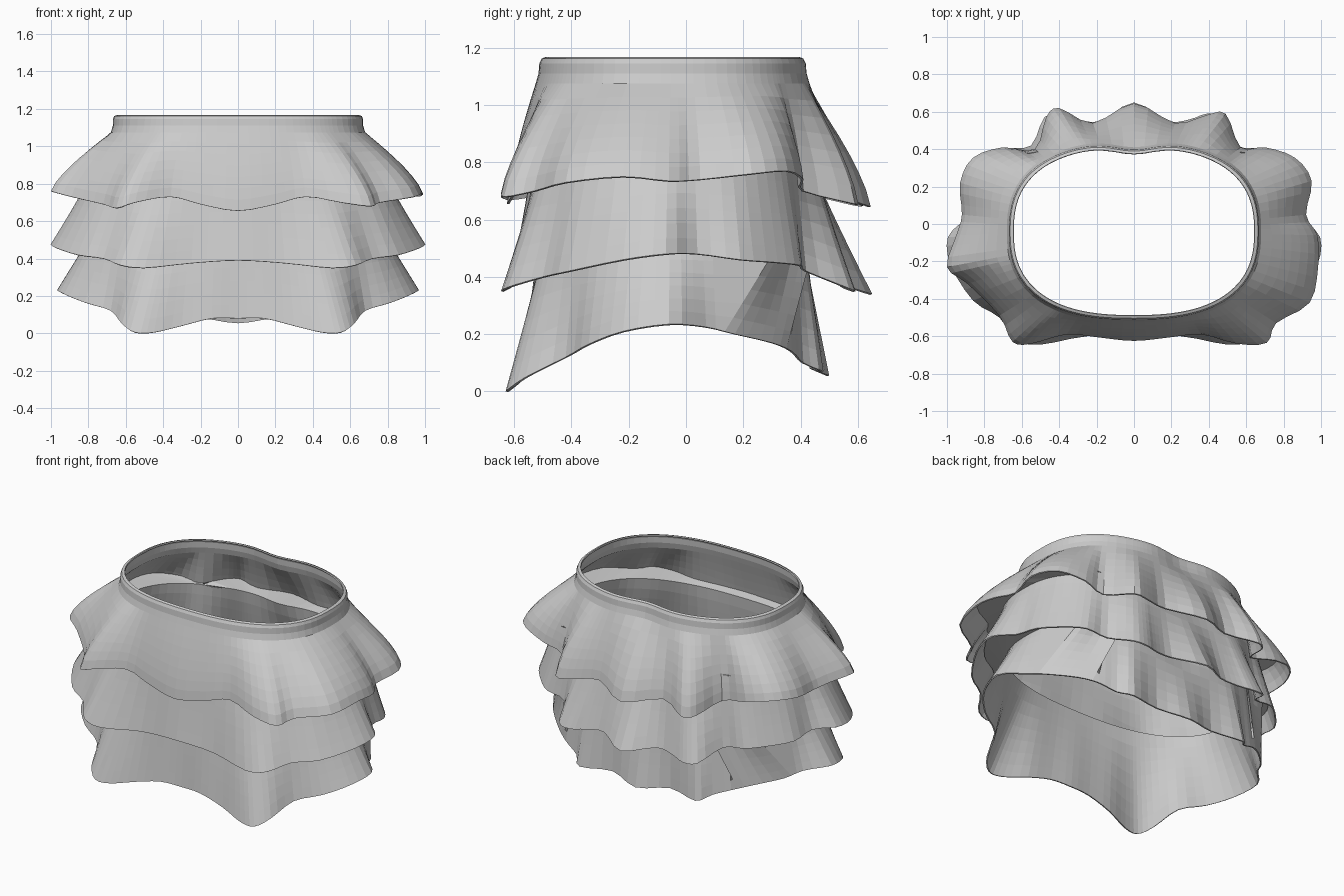
import bpy, math
from mathutils import Vector

if "Cube" in bpy.data.objects:
    bpy.data.objects.remove(bpy.data.objects["Cube"])

mat = bpy.data.materials.new("light grey cloth")
mat.diffuse_color = (0.6, 0.6, 0.6, 1)
mat.use_nodes = True
mat.node_tree.nodes["Principled BSDF"].inputs["Base Color"].default_value = mat.diffuse_color

CY = -0.04   # centre of the waist opening in y


def oval(x, y, a, b, z):
    """Point on a rounded-rectangular oval in the direction of (x, y)."""
    ang = math.atan2((y - CY) / b, x / a)
    c, s = math.cos(ang), math.sin(ang)
    r = (abs(c) ** 2.5 + abs(s) ** 2.5) ** -0.4
    px, py = a * c * r, CY + b * s * r
    if s > 0:                                   # slight dip at the back
        py -= 0.035 * math.exp(-(px / 0.14) ** 2)
    return Vector((px, py, z))


def hem_loop(half, left, steps=3):
    """Mirror half a hem (left = changed points) and smooth it as a closed curve."""
    pts = [Vector(p) for p in half]
    other = [Vector(left.get(i, p)) for i, p in enumerate(half)][1:-1]
    pts += [Vector((-p.x, p.y, p.z)) for p in reversed(other)]
    n, out = len(pts), []
    for i in range(n):
        a, b, c, d = (pts[(i + k) % n] for k in (-1, 0, 1, 2))
        for j in range(steps):
            t = j / steps
            p = 0.5 * (2 * b + (c - a) * t + (2 * a - 5 * b + 4 * c - d) * t * t
                       + (3 * b - a - 3 * c + d) * t ** 3)
            p.z = max(p.z, 0)
            out.append(p)
    return out


def sheet(name, rings, thickness):
    """Cloth sheet from closed rings, listed from top to bottom."""
    n = len(rings[0])
    verts = [p for ring in rings for p in ring]
    faces = []
    for r in range(len(rings) - 1):
        for j in range(n):
            k = (j + 1) % n
            faces.append(((r + 1) * n + j, (r + 1) * n + k, r * n + k, r * n + j))
    me = bpy.data.meshes.new(name)
    me.from_pydata(verts, [], faces)
    me.materials.append(mat)
    ob = bpy.data.objects.new(name, me)
    bpy.context.collection.objects.link(ob)
    mod = ob.modifiers.new("thickness", 'SOLIDIFY')
    mod.thickness, mod.offset = thickness, -1


def inside(above, j, z):
    """Point just inside column j of the tier above, at height z."""
    col = [ring[j] for ring in above]
    for p, q in zip(col, col[1:]):
        if p.z >= z >= q.z:
            s = p.lerp(q, (p.z - z) / (p.z - q.z))
            return Vector((s.x * 0.985, CY + (s.y - CY) * 0.98, z))


def tier(name, half, a, b, z, bend, left={}, band=(), above=None, rows=7):
    """Ruffle blending from an even oval to its wavy hem; returns its rings.
    band = waistband rings, above = rings of the tier it is sewn into."""
    hem = hem_loop(half, left)
    top = [oval(p.x, p.y, a, b, z) for p in hem]
    extra = [[oval(p.x, p.y, *row) for p in hem] for row in band]
    if above:                                   # narrow seam to the tier above
        seam = [inside(above, j, z + 0.01) for j in range(len(hem))]
        centre = Vector((0, CY, 0))
        for j, s in enumerate(seam):
            lim = (s - centre) * 0.98 + centre
            if (lim.xy - centre.xy).length < (top[j].xy - centre.xy).length:
                top[j] = Vector((lim.x, lim.y, z))
        extra = [seam]
    rings = [top]
    for r in range(1, rows + 1):
        t = r / rows
        w = bend(t)
        rings.append([Vector((u.x + (h.x - u.x) * w, u.y + (h.y - u.y) * w,
                              u.z + (h.z - u.z) * t)) for u, h in zip(top, hem)])
    sheet(name, extra + rings, 0.008)
    return rings


# Right half of each hem, from front centre round to back centre
upper = [(0, -.625, .655), (.2, -.605, .69), (.36, -.59, .73), (.55, -.64, .70),
         (.71, -.635, .68), (.76, -.53, .70), (.94, -.42, .73), (.985, -.22, .75),
         (.98, -.06, .735), (.92, .05, .74), (.95, .23, .76), (.86, .355, .77),
         (.70, .41, .74), (.57, .41, .70), (.49, .59, .655), (.38, .58, .66),
         (.22, .54, .68), (0, .645, .645)]
upper_left = {4: (.65, -.63, .67), 5: (.72, -.49, .69), 6: (.89, -.32, .73),
              7: (1.0, -.23, .76), 8: (.95, -.06, .75), 10: (.93, .22, .76),
              13: (.53, .40, .70), 14: (.47, .57, .655), 15: (.40, .62, .65)}
middle = [(0, -.61, .39), (.25, -.60, .375), (.5, -.645, .35), (.63, -.62, .365),
          (.72, -.5, .40), (.86, -.41, .42), (.98, -.22, .46), (.995, -.07, .48),
          (.90, .04, .48), (.88, .19, .46), (.78, .32, .45), (.68, .40, .44),
          (.55, .42, .42), (.48, .57, .36), (.39, .59, .35), (.3, .56, .36),
          (.18, .55, .37), (0, .65, .34)]
lower = [(0, -.56, .08), (.14, -.57, .08), (.3, -.58, .04), (.45, -.62, .005),
         (.55, -.625, .005), (.62, -.56, .05), (.68, -.42, .12), (.82, -.34, .165),
         (.93, -.22, .21), (.965, -.06, .235), (.86, .07, .225), (.80, .17, .20),
         (.67, .30, .17), (.57, .37, .14), (.47, .41, .10), (.40, .48, .07),
         (.2, .44, .08), (0, .50, .055)]

# Upper ruffle with the waistband and its rounded top edge
waist = [(0.645, 0.45, 1.168), (0.662, 0.464, 1.162), (0.668, 0.472, 1.145),
         (0.669, 0.475, 1.11)]
top = tier("upper_ruffle", upper, 0.68, 0.485, 1.075,
           lambda t: 1 - (1 - t) ** 1.35, upper_left, waist)

# Two ruffles below, each sewn to the inside of the one above
mid = tier("middle_ruffle", middle, 0.79, 0.49, 0.85, lambda t: t ** 1.1, above=top)
tier("lower_ruffle", lower, 0.77, 0.475, 0.55, lambda t: t, above=mid)
